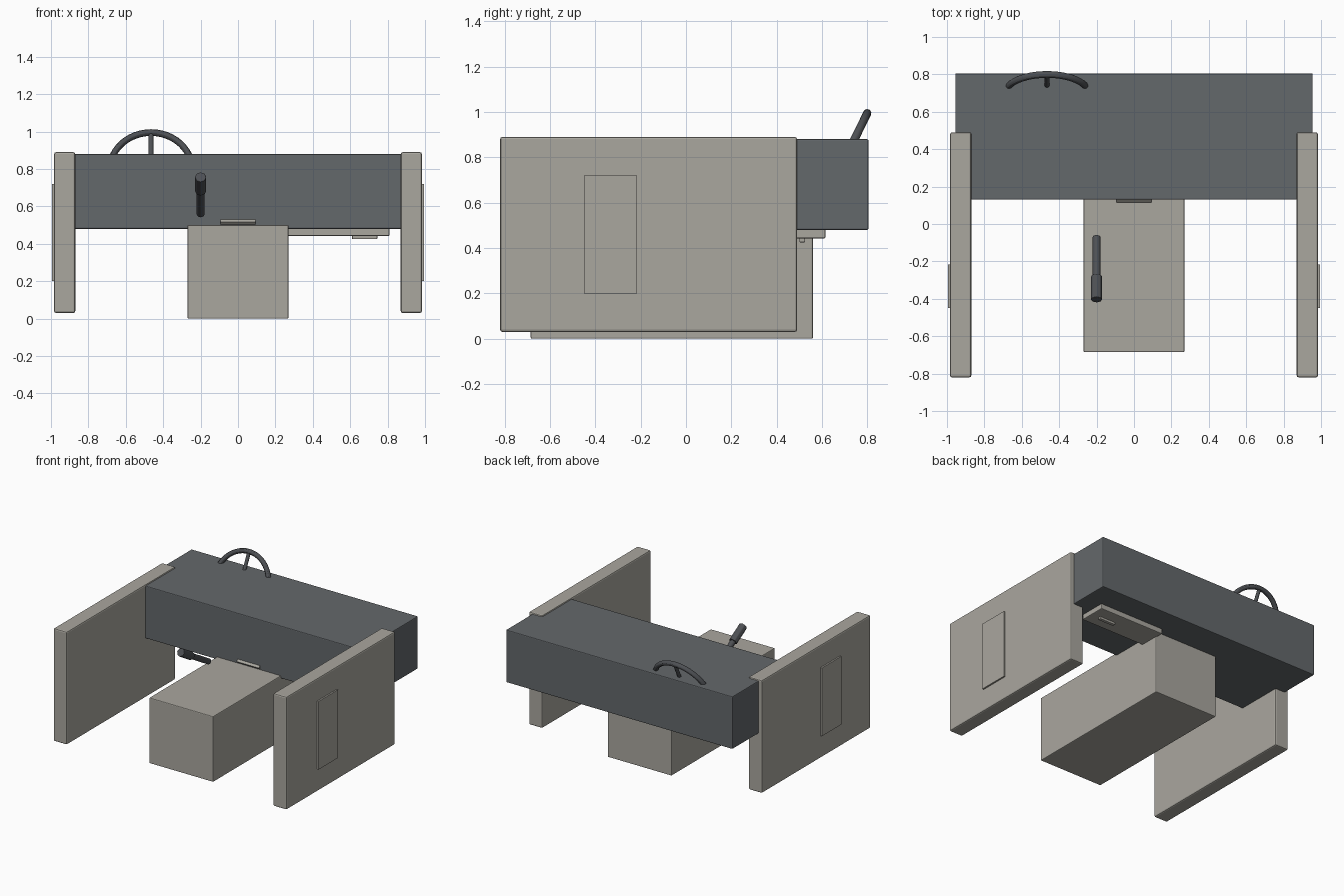
import bpy
import math
from mathutils import Vector

cube = bpy.data.objects.get("Cube")
if cube:
    bpy.data.objects.remove(cube, do_unlink=True)


def make_material(name, colour):
    mat = bpy.data.materials.new(name)
    mat.use_nodes = True
    rgba = (*colour, 1)
    mat.diffuse_color = rgba
    mat.node_tree.nodes["Principled BSDF"].inputs["Base Color"].default_value = rgba
    return mat


TAUPE = make_material("warm grey trim", (0.40, 0.385, 0.345))
SLATE = make_material("slate grey", (0.127, 0.138, 0.147))
DARK = make_material("dark grey", (0.075, 0.08, 0.088))


def finish(name, mat, bevel=0.0, smooth=False):
    obj = bpy.context.object
    obj.name = name
    obj.data.materials.append(mat)
    if bevel:
        mod = obj.modifiers.new("edge bevel", "BEVEL")
        mod.width = bevel
        mod.segments = 2
    if smooth:
        bpy.ops.object.shade_smooth_by_angle()
    return obj


def box(name, low, high, mat, bevel=0.0):
    """Box between two opposite corners."""
    low, high = Vector(low), Vector(high)
    bpy.ops.mesh.primitive_cube_add(size=1, location=(low + high) / 2)
    bpy.context.object.scale = high - low
    bpy.ops.object.transform_apply(location=False, rotation=False)
    return finish(name, mat, bevel)


def rod(name, start, end, radius, mat, sides=16, bevel=0.0):
    """Cylinder between two points."""
    start, end = Vector(start), Vector(end)
    axis = end - start
    bpy.ops.mesh.primitive_cylinder_add(
        vertices=sides, radius=radius, depth=axis.length, location=(start + end) / 2,
        rotation=axis.to_track_quat("Z", "Y").to_euler())
    return finish(name, mat, bevel, smooth=sides > 8)


# Dashboard and centre console
box("dashboard", (-0.955, 0.13, 0.48), (0.955, 0.805, 0.88), SLATE, 0.006)
box("centre_console", (-0.27, -0.685, 0), (0.27, 0.56, 0.5), TAUPE, 0.006)

# Sloping centre panel, mostly sunk into the dashboard
panel = box("centre_panel", (-0.093, -0.26, -0.01), (0.093, 0.26, 0.01), TAUPE)
panel.location = (0, 0.31, 0.69)
panel.rotation_euler.x = math.radians(44)

# Doors with a thin outer plate
for side, sign in (("left", 1), ("right", -1)):
    xs = sorted((sign * 0.87, sign * 0.983))
    box(side + "_door", (xs[0], -0.82, 0.03), (xs[1], 0.49, 0.89), TAUPE, 0.01)
    xs = sorted((sign * 0.975, sign * 0.995))
    box(side + "_door_plate", (xs[0], -0.45, 0.2), (xs[1], -0.217, 0.72), TAUPE)

# Glove tray under the dashboard
box("glove_tray", (0.26, 0.41, 0.442), (0.81, 0.615, 0.49), TAUPE, 0.006)
box("glove_tray_handle", (0.61, 0.5, 0.425), (0.745, 0.525, 0.45), TAUPE, 0.004)

# Steering wheel, tilted, with its lower half inside the dashboard
tilt = math.radians(26)
hub = Vector((-0.465, 0.703, 0.797))
radius = 0.22
up = Vector((0, math.sin(tilt), math.cos(tilt)))
bpy.ops.mesh.primitive_torus_add(
    major_segments=48, minor_segments=12, major_radius=radius, minor_radius=0.018,
    location=hub, rotation=(math.pi / 2 - tilt, 0, 0))
finish("steering_wheel_rim", DARK, smooth=True)
rod("upper_spoke", hub, hub + up * radius, 0.013, DARK)
for side, sign in (("left", 1), ("right", -1)):
    rod(side + "_spoke", hub, hub + Vector((sign * radius, 0, 0)), 0.013, DARK)

# Hand lever above the console
base = Vector((-0.2, -0.07, 0.56))
joint = Vector((-0.2, -0.28, 0.683))
tip = Vector((-0.2, -0.405, 0.757))
rod("lever_shaft", base, joint, 0.021, DARK)
rod("lever_grip", joint, tip, 0.031, DARK, sides=8, bevel=0.004)
